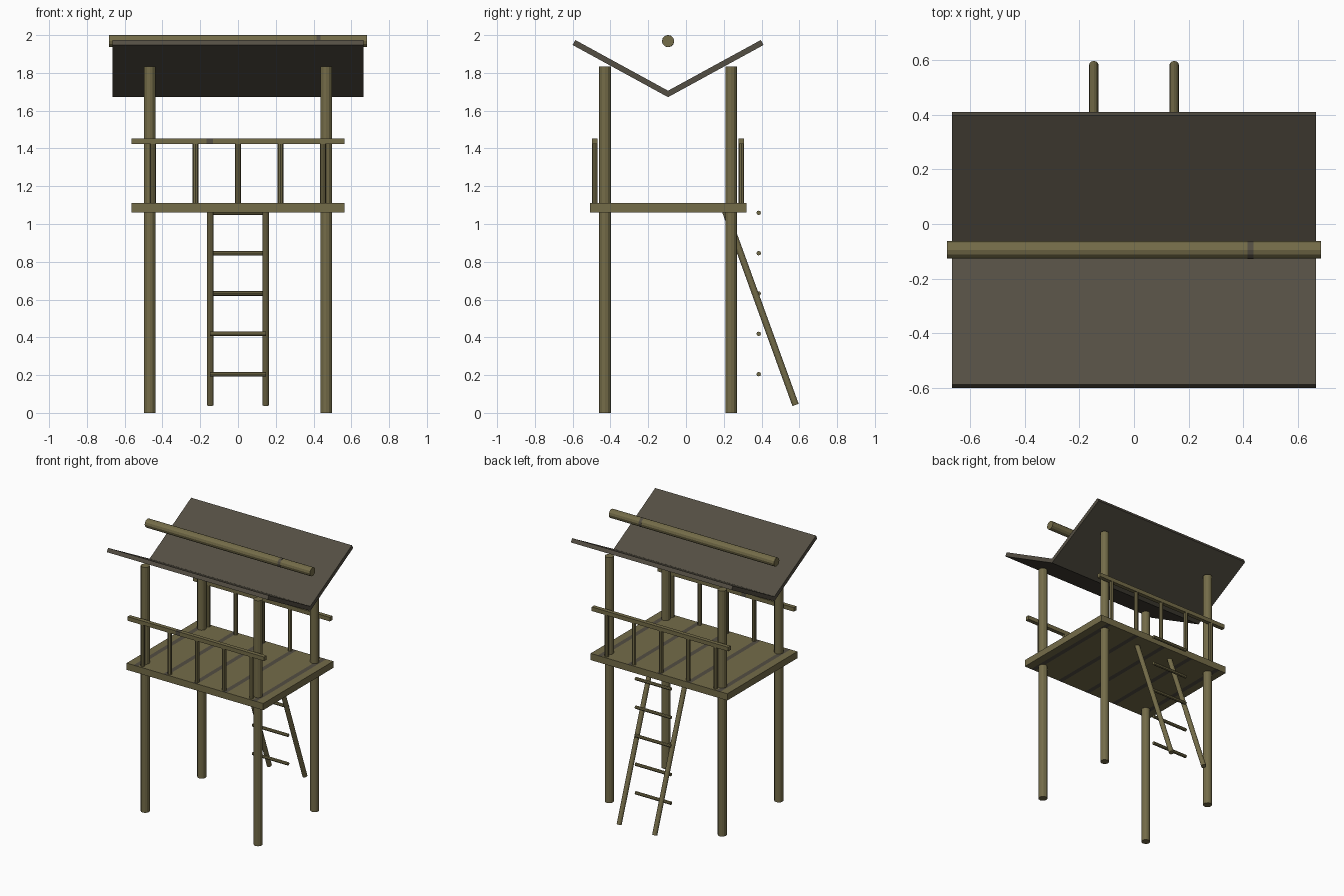
import bpy, bmesh, math
from mathutils import Vector

if "Cube" in bpy.data.objects:
    bpy.data.objects.remove(bpy.data.objects["Cube"], do_unlink=True)


def material(name, rgb):
    m = bpy.data.materials.new(name)
    m.use_nodes = True
    col = (*rgb, 1)
    m.diffuse_color = col
    m.node_tree.nodes["Principled BSDF"].inputs["Base Color"].default_value = col
    return m


WOOD = material("olive wood", (0.175, 0.15, 0.066))
DARK = material("dark weathered wood", (0.088, 0.077, 0.056))
MID_Y = -0.095  # centre line of the tower


def box(name, loc, size, mat, tilt=0):
    bpy.ops.mesh.primitive_cube_add(size=1, location=loc, rotation=(tilt, 0, 0))
    o = bpy.context.object
    o.name = name
    o.scale = size
    bpy.ops.object.transform_apply(location=False, rotation=False, scale=True)
    o.data.materials.append(mat)
    return o


def pole(name, a, b, r, sides=12, mat=WOOD):
    a, b = Vector(a), Vector(b)
    bpy.ops.mesh.primitive_cylinder_add(vertices=sides, radius=r,
                                        depth=(b - a).length, location=(a + b) / 2)
    o = bpy.context.object
    o.name = name
    o.rotation_euler = (b - a).to_track_quat('Z', 'Y').to_euler()
    o.data.materials.append(mat)
    return o


def stripe(o, centres, width, only_flat):
    """Cut bands across x and colour them dark."""
    bm = bmesh.new()
    bm.from_mesh(o.data)
    for c in centres:
        for x in (c - width / 2, c + width / 2):
            bmesh.ops.bisect_plane(bm, geom=bm.verts[:] + bm.edges[:] + bm.faces[:],
                                   plane_co=(x, 0, 0), plane_no=(1, 0, 0))
    bm.normal_update()
    for f in bm.faces:
        x = f.calc_center_median().x
        banded = any(abs(x - c) < width / 2 for c in centres)
        if banded and (abs(f.normal.z) > 0.5 or not only_flat):
            f.material_index = 1
    bm.to_mesh(o.data)
    bm.free()
    o.data.materials.append(DARK)


# Corner posts and railings
for side, s in (("front", -1), ("back", 1)):
    for hand, x in (("right", -0.467), ("left", 0.467)):
        y = MID_Y + s * 0.334
        pole(f"{side}_{hand}_post", (x, y, 0), (x, y, 1.835), 0.031)
    y = MID_Y + s * 0.388
    rail = box(f"{side}_handrail", (0, y, 1.438), (1.13, 0.03, 0.03), WOOD)
    if s < 0:
        stripe(rail, [-0.15], 0.035, False)
    for i in range(-2, 3):
        pole(f"{side}_baluster_{i + 3}", (i * 0.225, y, 1.1), (i * 0.225, y, 1.43), 0.015, 8)

# Deck with dark gaps between the boards
deck = box("deck", (0, MID_Y, 1.085), (1.13, 0.828, 0.05), WOOD)
stripe(deck, [i * 0.245 for i in range(-2, 3)], 0.035, True)

# Ladder at the back
for hand, x in (("right", -0.147), ("left", 0.147)):
    pole(f"ladder_{hand}_rail", (x, 0.58, 0.042), (x, 0.202, 1.085), 0.0175)
for i in range(5):
    z = 0.205 + i * 0.2135
    pole(f"ladder_rung_{i + 1}", (-0.147, 0.385, z), (0.147, 0.385, z), 0.012, 8)

# V-shaped roof panels and the beam above the valley
for side, s in (("front", -1), ("back", 1)):
    box(f"{side}_roof_panel", (0, MID_Y + s * 0.246, 1.823), (1.33, 0.575, 0.03),
        DARK, tilt=s * 0.5)
pole("roof_beam", (-0.683, MID_Y, 1.968), (0.683, MID_Y, 1.968), 0.032)
pole("roof_beam_band", (0.415, MID_Y, 1.968), (0.437, MID_Y, 1.968), 0.0325, mat=DARK)
